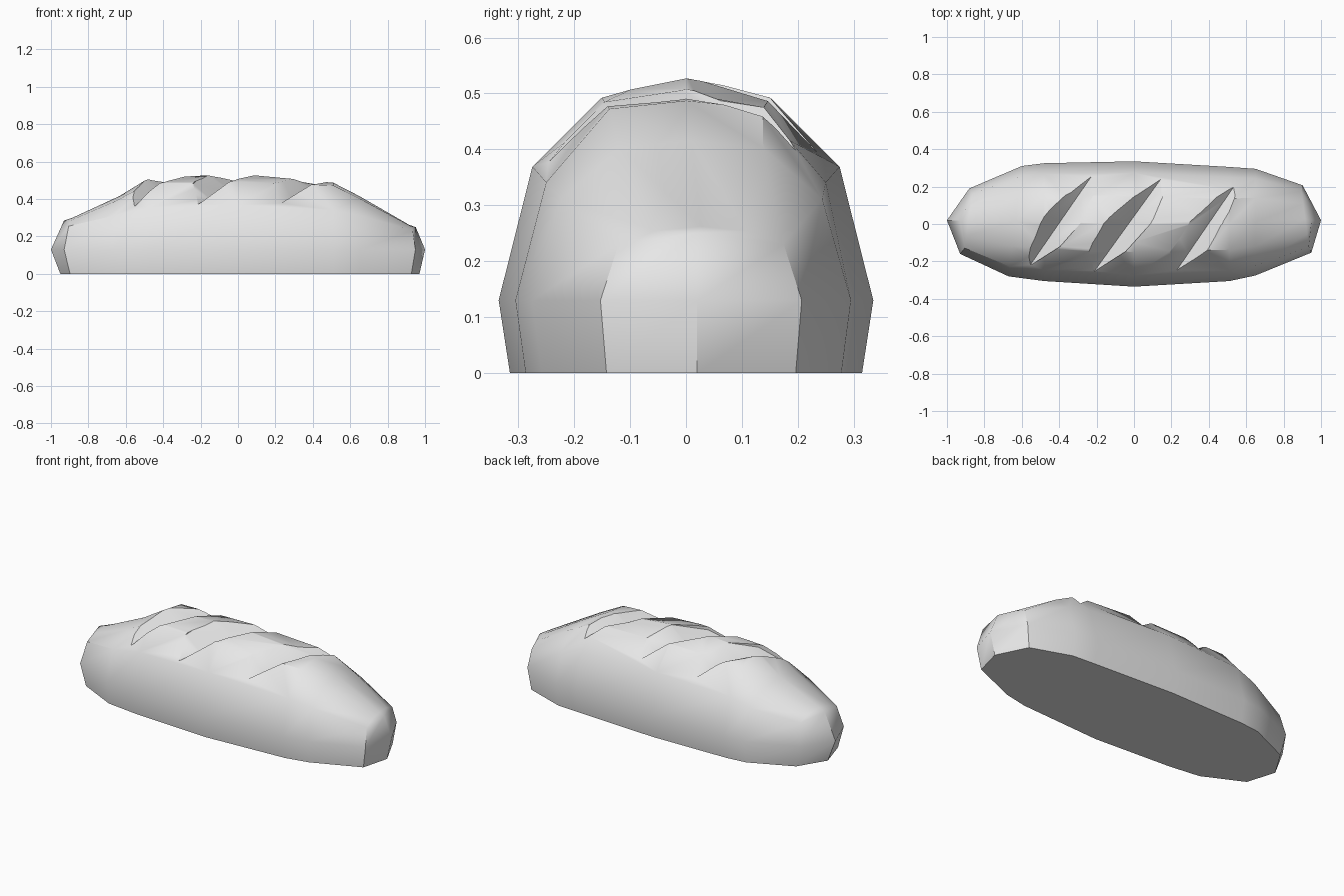
import bpy, bmesh, math
from mathutils import Vector

cube = bpy.data.objects.get("Cube")
if cube:
    bpy.data.objects.remove(cube, do_unlink=True)

crust = bpy.data.materials.new("pale grey crust")
crust.use_nodes = True
crust.diffuse_color = (0.8, 0.8, 0.8, 1)
crust.node_tree.nodes["Principled BSDF"].inputs["Base Color"].default_value = (0.8, 0.8, 0.8, 1)


def loft(name, rings):
    """Join equal-sized closed rings of points into a capped solid."""
    bm = bmesh.new()
    loops = [[bm.verts.new(p) for p in ring] for ring in rings]
    n = len(loops[0])
    for a, b in zip(loops, loops[1:]):
        for i in range(n):
            j = (i + 1) % n
            bm.faces.new((a[i], a[j], b[j], b[i]))
    bm.faces.new(loops[0][::-1])
    bm.faces.new(loops[-1])
    bmesh.ops.remove_doubles(bm, verts=bm.verts, dist=0.0005)
    bmesh.ops.dissolve_degenerate(bm, edges=bm.edges, dist=0.0005)
    bmesh.ops.recalc_face_normals(bm, faces=bm.faces)
    mesh = bpy.data.meshes.new(name)
    bm.to_mesh(mesh)
    bm.free()
    obj = bpy.data.objects.new(name, mesh)
    bpy.context.collection.objects.link(obj)
    mesh.materials.append(crust)
    return obj


def section(x, yc, half, height, shoulder, crown, skew=0.0, foot=0.0, top=0.0):
    """Cross-section of the loaf; foot and top shift its lower and upper rows in x."""
    belly = min(0.13, height)
    side = [(0.94, 0, foot), (1, belly, 0), (0.82, shoulder * height, top),
            (0.45, crown * height, top)]
    outline = [(-s, z, d) for s, z, d in side] + [(0, height, top)]
    outline += [(s, z, d) for s, z, d in reversed(side)]
    return [(x + d + skew * s * half, yc + s * half, z) for s, z, d in outline]


# Loaf body, from tip to tip
loaf = loft("bread_loaf", [
    section(-1.0, 0.02, 0, 0.285, 1, 1, 0, 0.05, 0.07),
    section(-0.905, 0.015, 0.175, 0.30, 0.85, 0.95, 0.14, 0.03, 0.02),
    section(-0.635, 0.015, 0.295, 0.415, 0.75, 0.94, 0.12),
    section(-0.48, 0.01, 0.315, 0.51, 0.69, 0.95),
    section(0.0, 0.0, 0.335, 0.535, 0.69, 0.92),
    section(0.51, 0.0, 0.305, 0.487, 0.70, 0.97),
    section(0.65, 0.01, 0.285, 0.415, 0.75, 0.97),
    section(0.925, 0.027, 0.18, 0.262, 0.88, 0.97, -0.13, -0.02, -0.01),
    section(1.0, 0.02, 0, 0.25, 1, 1, 0, -0.03, -0.05),
])

# Diagonal V-shaped slashes: position along slash, left and right lip offset,
# groove height, left and right lip height
PROFILE = [(0.2, -0.075, 0.065, 0.39, 0.455, 0.45),
           (0.5, -0.11, 0.085, 0.43, 0.51, 0.50),
           (0.78, -0.065, 0.065, 0.42, 0.485, 0.475)]
SLASHES = [((-0.555, -0.22, 0.36), (-0.21, 0.28, 0.37)),
           ((-0.21, -0.25, 0.37), (0.165, 0.27, 0.38)),
           ((0.22, -0.26, 0.375), (0.565, 0.245, 0.38))]


def groove_ring(spine, left, right, lid=0.8):
    above = [Vector((p.x, p.y, lid)) for p in (right, left)]
    return [spine, right, *above, left]


def tip_ring(point):
    side = Vector((0.003, 0, 0.003))
    return groove_ring(point, point + Vector((-0.003, 0, 0.003)), point + side)


for number, (start, end) in enumerate(SLASHES):
    start, end = Vector(start), Vector(end)
    rings = [tip_ring(start)]
    for t, dl, dr, zs, zl, zr in PROFILE:
        spine = start.lerp(end, t)
        spine.z = zs
        left = spine + 1.4 * Vector((dl, 0, zl - zs))
        right = spine + 1.4 * Vector((dr, 0, zr - zs))
        rings.append(groove_ring(spine, left, right))
    rings.append(tip_ring(end))
    cutter = loft(f"slash_cutter_{number}", rings)
    cutter.hide_render = True
    bpy.context.view_layer.objects.active = loaf
    cut = loaf.modifiers.new("slash", "BOOLEAN")
    cut.operation = "DIFFERENCE"
    cut.solver = "EXACT"
    cut.object = cutter
    bpy.ops.object.modifier_apply(modifier=cut.name)
    bpy.data.objects.remove(cutter, do_unlink=True)

# Smooth crust with crisp base and slash edges
bpy.ops.object.select_all(action="DESELECT")
loaf.select_set(True)
bpy.context.view_layer.objects.active = loaf
bpy.ops.object.shade_smooth_by_angle(angle=math.radians(38))
